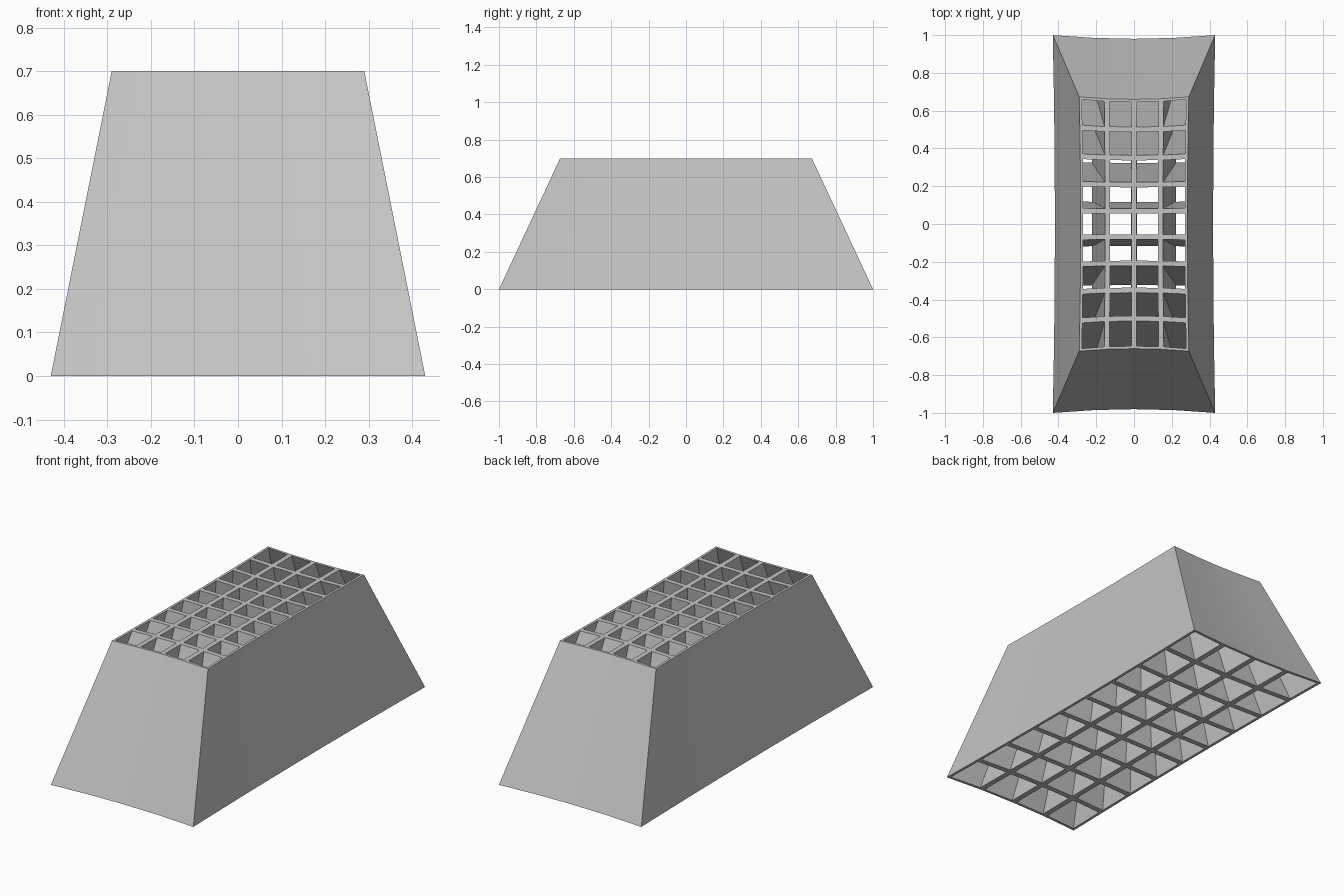
import bpy, bmesh
from math import tan, radians

cube = bpy.data.objects.get("Cube")
if cube:
    bpy.data.objects.remove(cube, do_unlink=True)

COLS, ROWS = 4, 9
STEP = radians(5.5)          # every cell spans the same angle
BOW_X, BOW_Y = 0.026, 0.02   # inward bow of the sides and ends

# Each level: height, half width, half length (at corners), half wall thickness
LEVELS = [(0.0, 0.43, 1.0, 0.015), (0.70, 0.29, 0.673, 0.0135)]


def spread(i, count):
    """Position of a grid line from -1 to 1, evenly spaced by angle."""
    return tan(STEP * (i - count / 2)) / tan(STEP * count / 2)


def grid_point(i, j, level):
    z, half_x, half_y, _ = level
    u, v = spread(i, COLS), spread(j, ROWS)
    x = half_x * u * (1 + BOW_X * v * v) / (1 + BOW_X)
    y = half_y * v * (1 + BOW_Y * u * u) / (1 + BOW_Y)
    return x, y, z


bm = bmesh.new()
CORNERS = [(0, 0), (1, 0), (1, 1), (0, 1)]

# Shared grid corners on the bottom and top
grid = [{(i, j): bm.verts.new(grid_point(i, j, lev))
         for i in range(COLS + 1) for j in range(ROWS + 1)} for lev in LEVELS]

# Tapered open cells with rims on both ends
for i in range(COLS):
    for j in range(ROWS):
        holes = []
        for lev, points in zip(LEVELS, grid):
            outer = [points[i + a, j + b] for a, b in CORNERS]
            inset = lev[3]
            inner = [bm.verts.new((o.co.x + inset * (1 - 2 * a),
                                   o.co.y + inset * (1 - 2 * b), o.co.z))
                     for o, (a, b) in zip(outer, CORNERS)]
            for k in range(4):
                n = (k + 1) % 4
                bm.faces.new((outer[k], outer[n], inner[n], inner[k]))
            holes.append(inner)
        low, high = holes
        for k in range(4):
            n = (k + 1) % 4
            bm.faces.new((low[k], low[n], high[n], high[k]))

# Sloping outer walls
low, high = grid
loop = ([(i, 0) for i in range(COLS)] + [(COLS, j) for j in range(ROWS)]
        + [(i, ROWS) for i in range(COLS, 0, -1)]
        + [(0, j) for j in range(ROWS, 0, -1)])
for a, b in zip(loop, loop[1:] + loop[:1]):
    bm.faces.new((low[a], low[b], high[b], high[a]))

bmesh.ops.recalc_face_normals(bm, faces=bm.faces[:])
mesh = bpy.data.meshes.new("tapered_grid_block")
bm.to_mesh(mesh)
bm.free()
block = bpy.data.objects.new("tapered_grid_block", mesh)
bpy.context.collection.objects.link(block)

# Plain grey
grey = bpy.data.materials.new("light grey")
grey.use_nodes = True
colour = (0.55, 0.55, 0.55, 1)
grey.diffuse_color = colour
grey.node_tree.nodes["Principled BSDF"].inputs["Base Color"].default_value = colour
mesh.materials.append(grey)

# Soft shading over the gentle bow, crisp edges elsewhere
bpy.ops.object.select_all(action="DESELECT")
block.select_set(True)
bpy.context.view_layer.objects.active = block
bpy.ops.object.shade_smooth_by_angle(angle=radians(20))
